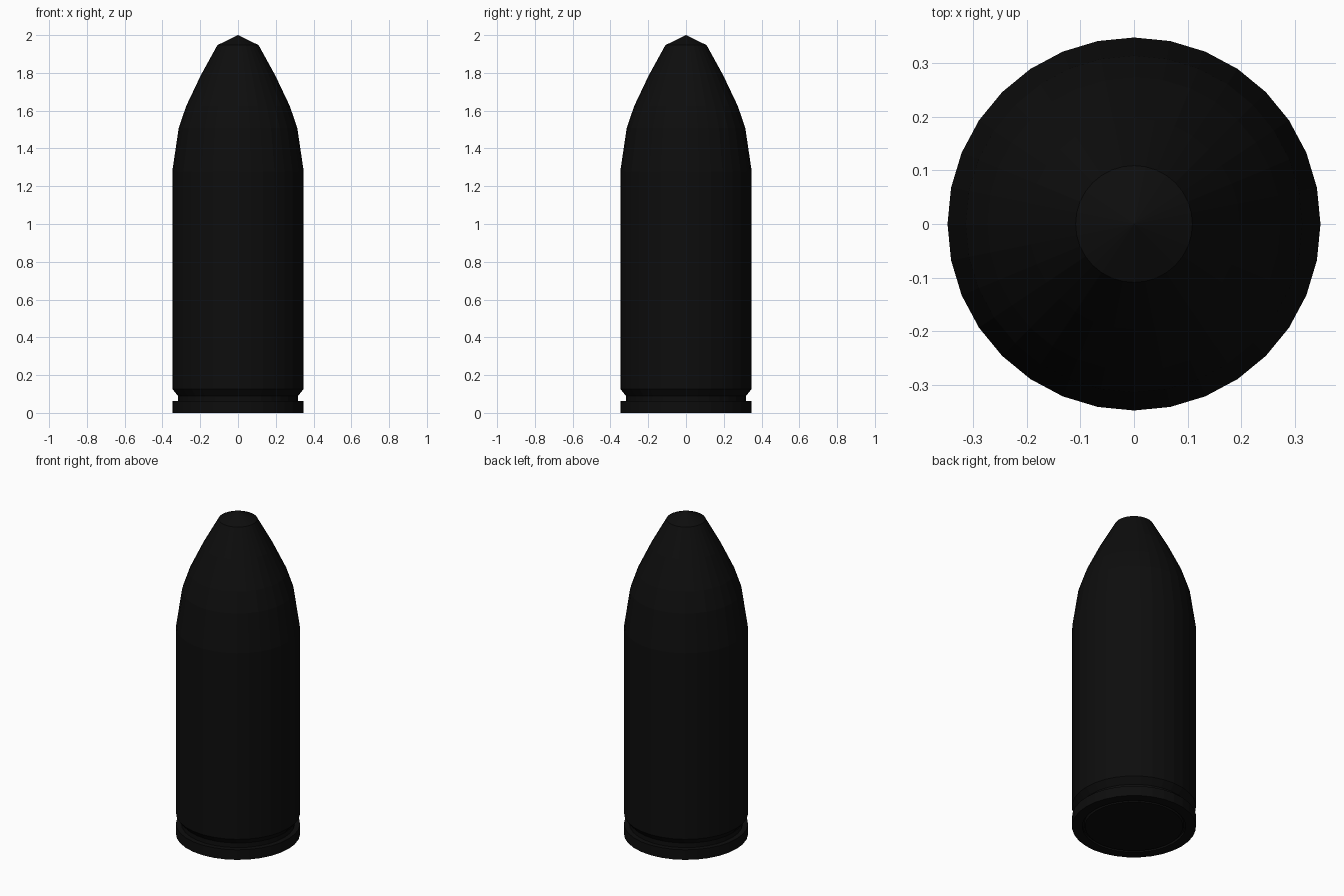
import bpy, bmesh, math

if "Cube" in bpy.data.objects:
    bpy.data.objects.remove(bpy.data.objects["Cube"])

SIDES = 32

black = bpy.data.materials.new("black_metal")
black.diffuse_color = (0.004, 0.004, 0.004, 1)
black.use_nodes = True
black.node_tree.nodes["Principled BSDF"].inputs["Base Color"].default_value = black.diffuse_color


def lathe(name, profile):
    """Spin (radius, height) points around z; radius 0 closes to a pole."""
    bm = bmesh.new()
    rings = []
    for r, z in profile:
        if r == 0:
            rings.append([bm.verts.new((0, 0, z))] * SIDES)
        else:
            rings.append([bm.verts.new((r * math.cos(math.tau * i / SIDES),
                                        r * math.sin(math.tau * i / SIDES), z))
                          for i in range(SIDES)])
    for a, b in zip(rings, rings[1:]):
        for i in range(SIDES):
            j = (i + 1) % SIDES
            # drop the repeated pole vertex so caps become triangles
            bm.faces.new(list(dict.fromkeys((a[i], a[j], b[j], b[i]))))
    bmesh.ops.recalc_face_normals(bm, faces=bm.faces)
    mesh = bpy.data.meshes.new(name)
    bm.to_mesh(mesh)
    bm.free()
    mesh.materials.append(black)
    obj = bpy.data.objects.new(name, mesh)
    bpy.context.collection.objects.link(obj)
    return obj


# Casing: base with ring groove, rim, extractor groove, straight wall
lathe("casing", [
    (0, 0), (0.275, 0), (0.28, 0.015), (0.29, 0.015), (0.29, 0),
    (0.348, 0), (0.348, 0.062), (0.318, 0.062), (0.318, 0.09),
    (0.348, 0.127), (0.348, 1.278),
])

# Pointed nose
lathe("nose", [
    (0.348, 1.278), (0.314, 1.508), (0.274, 1.625),
    (0.197, 1.787), (0.109, 1.947), (0, 2.0),
])
